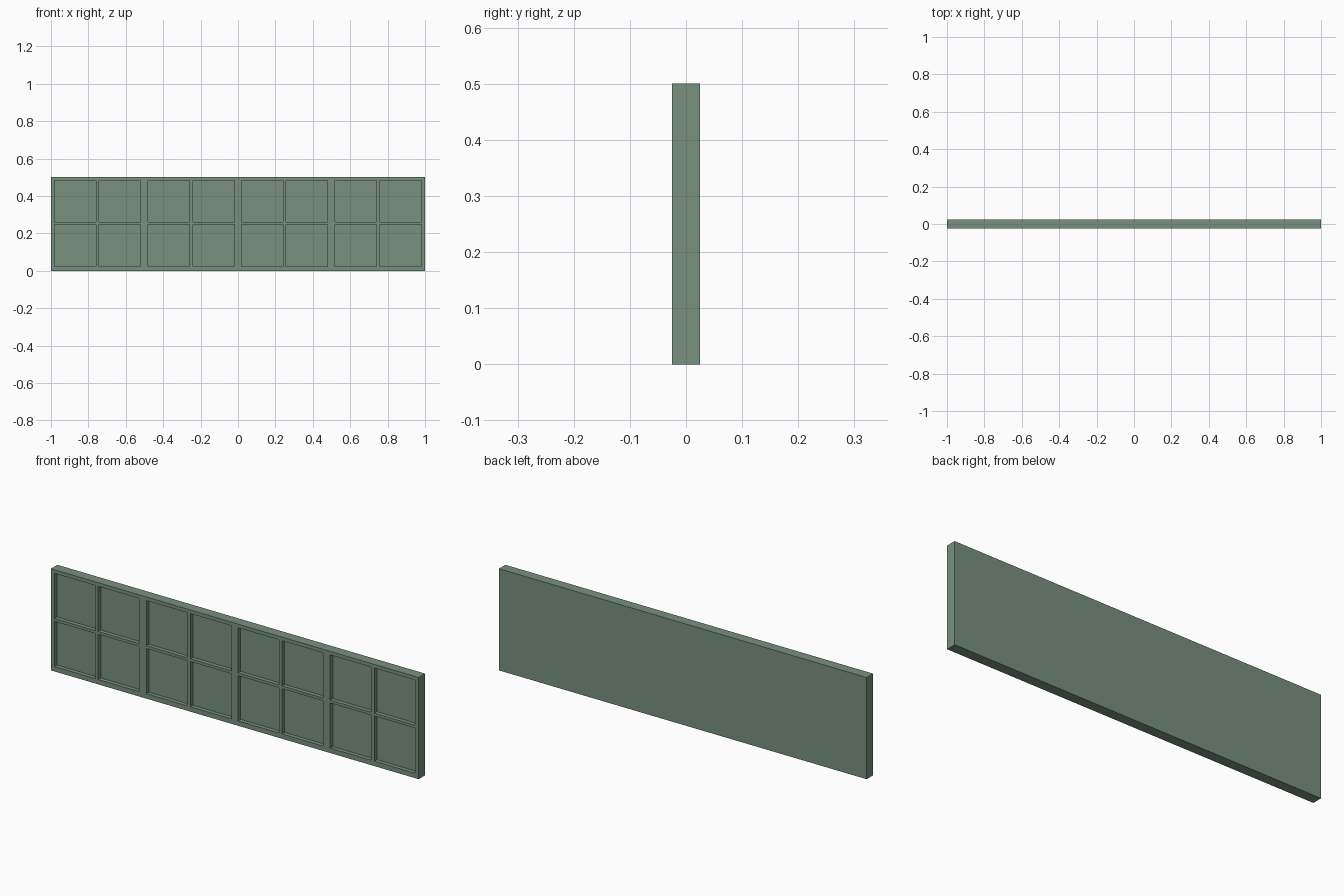
import bpy, bmesh

if "Cube" in bpy.data.objects:
    bpy.data.objects.remove(bpy.data.objects["Cube"])

WIDTH, HEIGHT, THICK, DEPTH = 2.0, 0.5, 0.05, 0.02
PANE = 0.222
PANE_X = [-0.981, -0.743, -0.481, -0.241, 0.018, 0.257, 0.519, 0.759]
PANE_Z = [0.024, 0.26]


def breaks(starts, lo, hi):
    """Grid lines: outer edges plus both sides of every pane."""
    return [lo] + [v for s in starts for v in (s, s + PANE)] + [hi]


xs = breaks(PANE_X, -WIDTH / 2, WIDTH / 2)
zs = breaks(PANE_Z, 0, HEIGHT)
bm = bmesh.new()

# front face as a grid; odd cells in both directions are panes
verts = [[bm.verts.new((x, -THICK / 2, z)) for z in zs] for x in xs]
panes = []
for i in range(len(xs) - 1):
    for j in range(len(zs) - 1):
        f = bm.faces.new((verts[i][j], verts[i + 1][j],
                          verts[i + 1][j + 1], verts[i][j + 1]))
        if i % 2 and j % 2:
            panes.append(f)
rim = [e for e in bm.edges if e.is_boundary]

# slab sides and flat back
side = bmesh.ops.extrude_edge_only(bm, edges=rim)["geom"]
bmesh.ops.translate(bm, vec=(0, THICK, 0),
                    verts=[g for g in side if isinstance(g, bmesh.types.BMVert)])
bmesh.ops.holes_fill(bm, edges=[e for e in bm.edges if e.is_boundary], sides=0)

# recessed panes
for f in panes:
    new = bmesh.ops.extrude_face_region(bm, geom=[f])["geom"]
    bmesh.ops.translate(bm, vec=(0, DEPTH, 0),
                        verts=[g for g in new if isinstance(g, bmesh.types.BMVert)])
    if f.is_valid:
        bmesh.ops.delete(bm, geom=[f], context='FACES_ONLY')
bmesh.ops.recalc_face_normals(bm, faces=bm.faces[:])

mesh = bpy.data.meshes.new("panelled_board")
bm.to_mesh(mesh)
bm.free()
board = bpy.data.objects.new("panelled_board", mesh)
bpy.context.collection.objects.link(board)

# muted green finish
mat = bpy.data.materials.new("sage_green")
mat.diffuse_color = (0.19, 0.28, 0.21, 1)
mat.use_nodes = True
mat.node_tree.nodes["Principled BSDF"].inputs["Base Color"].default_value = mat.diffuse_color
mesh.materials.append(mat)
